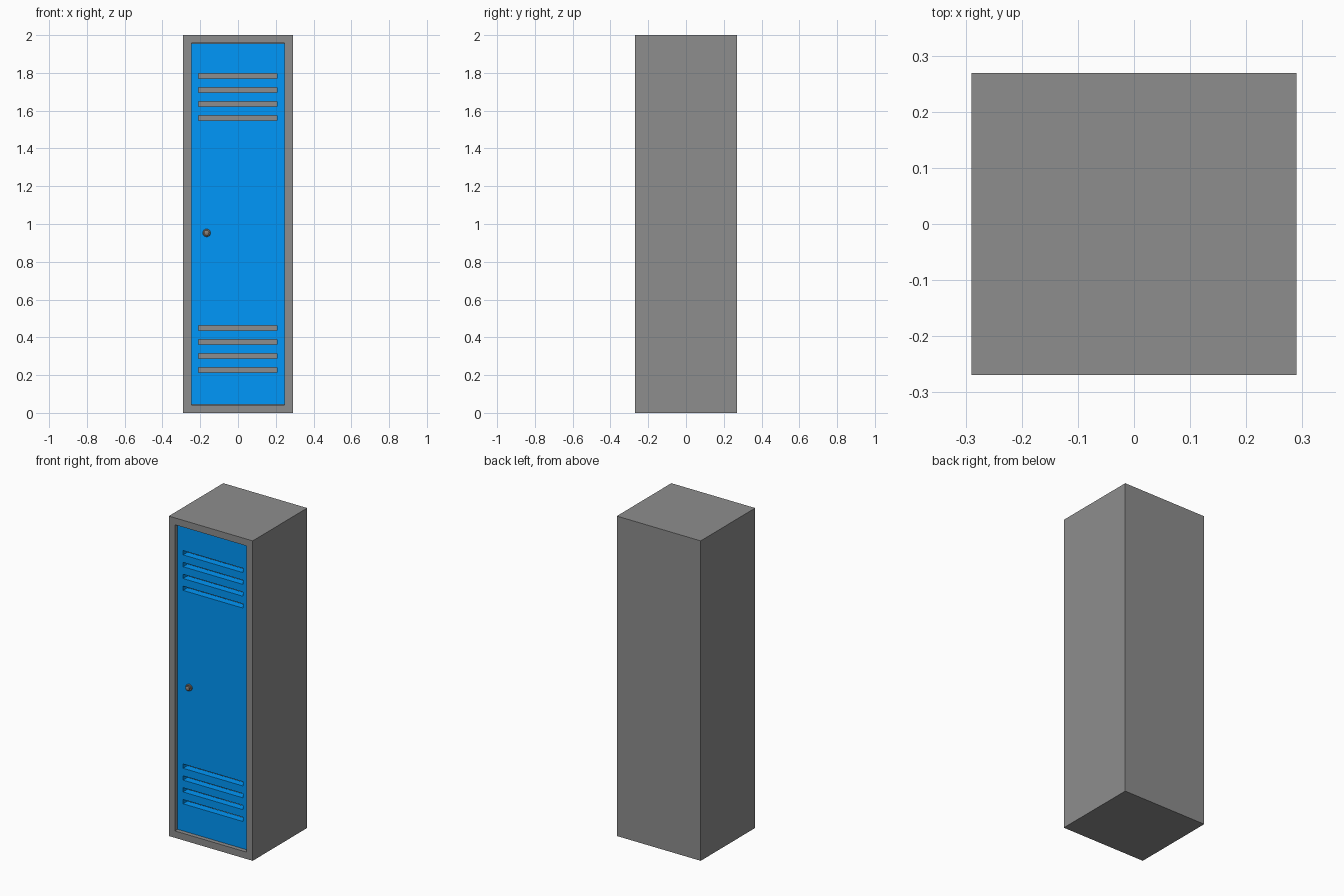
import bpy, bmesh, math
from mathutils import Matrix, Vector

if "Cube" in bpy.data.objects:
    bpy.data.objects.remove(bpy.data.objects["Cube"])


def material(name, color):
    m = bpy.data.materials.new(name)
    m.diffuse_color = color
    m.use_nodes = True
    m.node_tree.nodes["Principled BSDF"].inputs["Base Color"].default_value = m.diffuse_color
    return m


def make_object(name, bm, mat=None):
    bmesh.ops.recalc_face_normals(bm, faces=bm.faces[:])
    me = bpy.data.meshes.new(name)
    bm.to_mesh(me)
    bm.free()
    ob = bpy.data.objects.new(name, me)
    bpy.context.collection.objects.link(ob)
    if mat:
        me.materials.append(mat)
    return ob


grey = material("cabinet_grey", (0.27, 0.27, 0.27, 1))
blue = material("door_blue", (0.0, 0.31, 0.95, 1))
metal = material("lock_metal", (0.25, 0.21, 0.18, 1))

W, D, H = 0.58, 0.538, 2.0
FRONT = -D / 2
RIM = 0.043
RECESS, DOOR_T = 0.025, 0.045

# Cabinet: hollow box, open at the front behind a flat rim
bm = bmesh.new()
bmesh.ops.create_cube(bm, size=1, matrix=Matrix.Translation((0, 0, H / 2)) @ Matrix.Diagonal((W, D, H, 1)))
bm.normal_update()
front = min(bm.faces, key=lambda f: f.calc_center_median().y)
bmesh.ops.inset_individual(bm, faces=[front], thickness=RIM, use_even_offset=True)
ext = bmesh.ops.extrude_discrete_faces(bm, faces=[front])
bmesh.ops.translate(bm, verts=ext["faces"][0].verts[:], vec=(0, D - 0.03, 0))
make_object("cabinet", bm, grey)

# Door: a slab of quads with two groups of four vent slots left open
xs = [-W / 2 + RIM + 0.001, -0.209, 0.207, W / 2 - RIM - 0.001]
slots = [c - 0.074 * i for c in (0.449, 1.783) for i in range(4)]
zs = [RIM + 0.001] + sorted(c + s * 0.0135 for c in slots for s in (-1, 1)) + [H - RIM - 0.001]
bm = bmesh.new()
y = FRONT + RECESS
grid = [[bm.verts.new((x, y, z)) for x in xs] for z in zs]
for r in range(len(zs) - 1):
    for c in range(3):
        if r % 2 == 1 and c == 1:
            continue
        bm.faces.new((grid[r][c], grid[r][c + 1], grid[r + 1][c + 1], grid[r + 1][c]))
back = bmesh.ops.extrude_face_region(bm, geom=bm.faces[:], use_keep_orig=True)
bmesh.ops.translate(bm, verts=[v for v in back["geom"] if isinstance(v, bmesh.types.BMVert)],
                    vec=(0, DOOR_T, 0))
make_object("door", bm, blue)


# Lock: turned rose and knob, kept inside the recess
def lathe(name, profile, centre, mat, steps=24):
    bm = bmesh.new()
    verts = [bm.verts.new((r, -h, 0)) for r, h in profile]
    edges = [bm.edges.new(p) for p in zip(verts, verts[1:])]
    bmesh.ops.spin(bm, geom=verts + edges, cent=(0, 0, 0), axis=(0, 1, 0),
                   angle=math.tau, steps=steps)
    bmesh.ops.remove_doubles(bm, verts=bm.verts[:], dist=1e-5)
    bmesh.ops.translate(bm, verts=bm.verts[:], vec=centre)
    ob = make_object(name, bm, mat)
    bpy.context.view_layer.objects.active = ob
    ob.select_set(True)
    bpy.ops.object.shade_smooth_by_angle(angle=math.radians(35))
    ob.select_set(False)


lock = Vector((-0.166, y, 0.953))
lathe("lock_rose", [(0, -0.001), (0.021, -0.001), (0.021, 0.004), (0.018, 0.007), (0, 0.007)], lock, metal)
lathe("lock_knob", [(0, 0.006), (0.010, 0.006), (0.010, 0.013), (0.014, 0.016),
                    (0.014, 0.020), (0.010, 0.023), (0, 0.024)], lock, metal)
